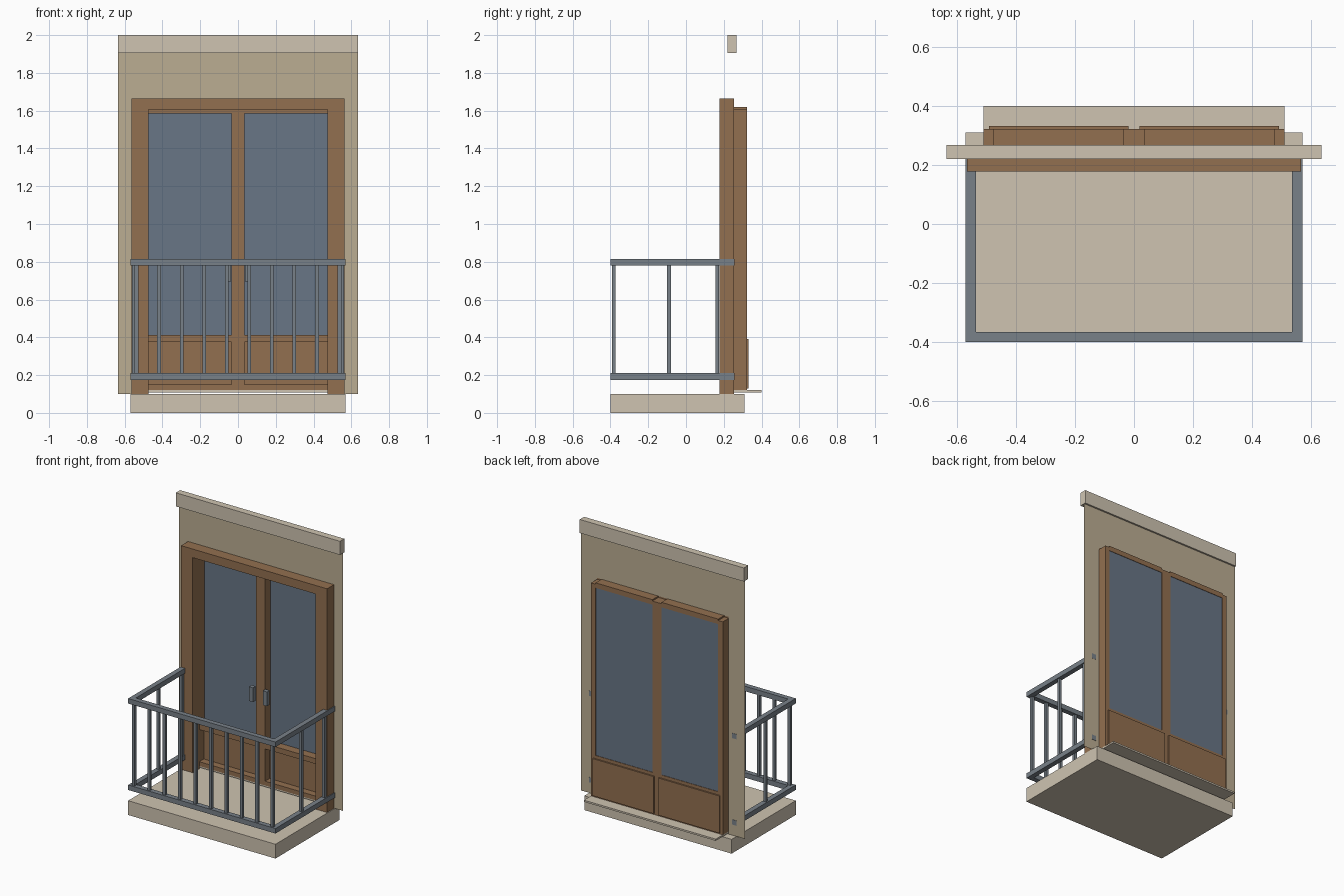
import bpy, bmesh

if "Cube" in bpy.data.objects:
    bpy.data.objects.remove(bpy.data.objects["Cube"])


def mat(name, rgb):
    m = bpy.data.materials.new(name)
    m.diffuse_color = (*rgb, 1)
    m.use_nodes = True
    m.node_tree.nodes["Principled BSDF"].inputs["Base Color"].default_value = m.diffuse_color
    return m


STONE = mat("stone", (0.62, 0.55, 0.44))
PLASTER = mat("plaster", (0.50, 0.42, 0.29))
WOOD = mat("wood", (0.29, 0.16, 0.08))
GLASS = mat("glass", (0.14, 0.18, 0.24))
METAL = mat("metal", (0.19, 0.22, 0.25))


def finish(name, bm, material):
    me = bpy.data.meshes.new(name)
    bm.to_mesh(me)
    bm.free()
    me.materials.append(material)
    ob = bpy.data.objects.new(name, me)
    bpy.context.collection.objects.link(ob)
    return ob


def box(name, x, y, z, material):
    """Box from (min, max) ranges on each axis."""
    bm = bmesh.new()
    bmesh.ops.create_cube(bm, size=1)
    for v in bm.verts:
        v.co = [r[0] if c < 0 else r[1] for c, r in zip(v.co, (x, y, z))]
    return finish(name, bm, material)


def pair(name, x, y, z, material):
    """Box on the right plus its mirror on the left."""
    box(name + "_right", x, y, z, material)
    box(name + "_left", (-x[1], -x[0]), y, z, material)


def arch_outline(name, outer, inner, bottom, y0, y1, material):
    """Upside-down U (door surround) given (half width, top) outside and inside."""
    (ow, ot), (iw, it) = outer, inner
    pts = [(-ow, bottom), (-ow, ot), (ow, ot), (ow, bottom),
           (iw, bottom), (iw, it), (-iw, it), (-iw, bottom)]
    bm = bmesh.new()
    v = [bm.verts.new((x, y0, z)) for x, z in pts]
    for q in ((0, 1, 6, 7), (1, 2, 5, 6), (2, 3, 4, 5)):
        bm.faces.new([v[i] for i in reversed(q)])
    if y1 != y0:
        ext = bmesh.ops.extrude_face_region(bm, geom=bm.faces[:], use_keep_orig=True)
        for g in ext["geom"]:
            if isinstance(g, bmesh.types.BMVert):
                g.co.y = y1
        bmesh.ops.recalc_face_normals(bm, faces=bm.faces[:])
    return finish(name, bm, material)


# Masonry: slab, sill, cornice, and a single-sheet wall with door opening
box("balcony_slab", (-0.57, 0.57), (-0.4, 0.31), (0, 0.1), STONE)
box("door_sill", (-0.51, 0.51), (0.255, 0.4), (0.108, 0.12), STONE)
box("cornice", (-0.635, 0.635), (0.22, 0.268), (1.905, 2.0), STONE)
arch_outline("wall", (0.635, 1.91), (0.51, 1.62), 0.1, 0.256, 0.256, PLASTER)

# Door surround
arch_outline("door_frame", (0.565, 1.665), (0.475, 1.605), 0.1, 0.178, 0.255, WOOD)

# Door leaves: stiles, rails, glass, lower panels, handles
LEAF = (0.25, 0.322)
SPAN = (0.035, 0.475)
box("meeting_stile", (-0.035, 0.035), LEAF, (0.12, 1.61), WOOD)
pair("outer_stile", (0.475, 0.51), LEAF, (0.12, 1.61), WOOD)
pair("bottom_rail", SPAN, LEAF, (0.12, 0.15), WOOD)
pair("lock_rail", SPAN, LEAF, (0.375, 0.412), WOOD)
pair("top_rail", SPAN, LEAF, (1.585, 1.62), WOOD)
pair("glass_pane", SPAN, (0.31, 0.319), (0.412, 1.585), GLASS)
pair("lower_panel", (0.018, 0.49), (0.30, 0.332), (0.13, 0.39), WOOD)
pair("handle", (0.038, 0.07), (0.22, 0.25), (0.695, 0.795), METAL)

# Railing: top and bottom rails on three sides
for label, z in (("top", (0.78, 0.815)), ("bottom", (0.175, 0.21))):
    box(label + "_front_rail", (-0.57, 0.57), (-0.4, -0.365), z, METAL)
    pair(label + "_side_rail", (0.535, 0.57), (-0.365, 0.258), z, METAL)

# Balusters
R, BZ = 0.01, (0.21, 0.78)
for i in range(10):
    x = -0.537 + i * 1.074 / 9
    box("front_baluster_%d" % (i + 1), (x - R, x + R), (-0.392, -0.372), BZ, METAL)
for y in (-0.09, 0.165):
    pair("side_baluster", (0.542, 0.562), (y - R, y + R), BZ, METAL)
